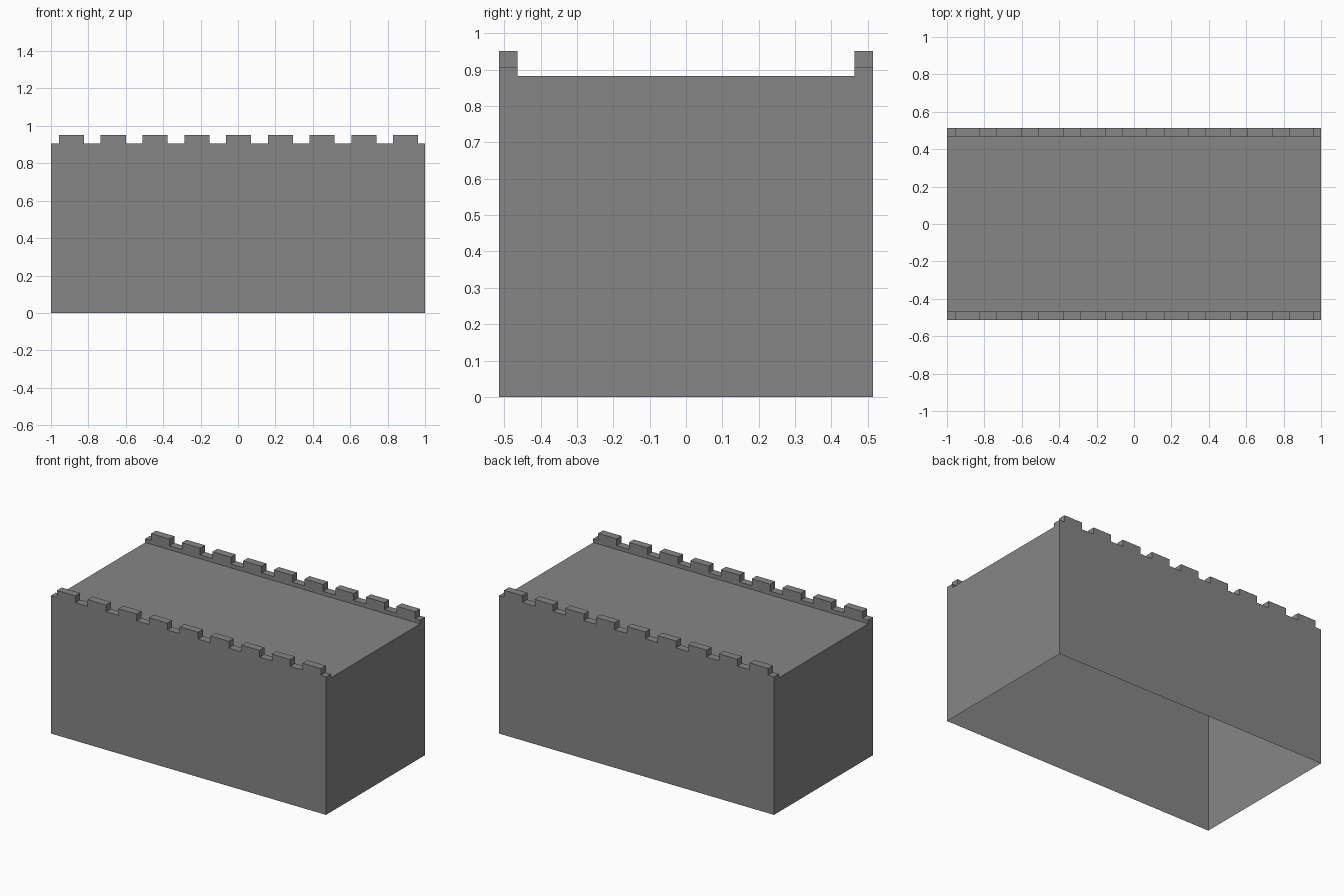
import bpy
import bmesh

old = bpy.data.objects.get("Cube")
if old:
    bpy.data.objects.remove(old, do_unlink=True)

HALF_X, HALF_Y = 1.0, 0.514
ROOF_Z, LEDGE_Z, TOP_Z = 0.882, 0.907, 0.952
THICK = 0.05
COUNT, PITCH, WIDTH, SHIFT = 9, 0.2233, 0.134, 0.003

stone = bpy.data.materials.new("stone grey")
stone.use_nodes = True
grey = (0.24, 0.24, 0.24, 1)
stone.diffuse_color = grey
stone.node_tree.nodes["Principled BSDF"].inputs["Base Color"].default_value = grey


def finish(name, bm):
    bmesh.ops.recalc_face_normals(bm, faces=bm.faces)
    mesh = bpy.data.meshes.new(name)
    bm.to_mesh(mesh)
    bm.free()
    mesh.materials.append(stone)
    obj = bpy.data.objects.new(name, mesh)
    bpy.context.collection.objects.link(obj)
    return obj


def drop_bottom(bm, z):
    low = [f for f in bm.faces if all(abs(v.co.z - z) < 1e-5 for v in f.verts)]
    bmesh.ops.delete(bm, geom=low, context="FACES")


# Hollow block: four walls and a flat roof, open underneath
bm = bmesh.new()
bmesh.ops.create_cube(bm, size=1)
for v in bm.verts:
    v.co.x *= 2 * HALF_X
    v.co.y *= 2 * HALF_Y
    v.co.z = (v.co.z + 0.5) * ROOF_Z
bmesh.ops.recalc_face_normals(bm, faces=bm.faces)
drop_bottom(bm, 0)
finish("wall_block", bm)


# Battlements: a notched outline pushed through the parapet thickness
def parapet(name, y):
    outline = [(-HALF_X, ROOF_Z), (-HALF_X, LEDGE_Z)]
    for i in range(COUNT):
        mid = SHIFT + (i - COUNT // 2) * PITCH
        a, b = mid - WIDTH / 2, mid + WIDTH / 2
        outline += [(a, LEDGE_Z), (a, TOP_Z), (b, TOP_Z), (b, LEDGE_Z)]
    outline += [(HALF_X, LEDGE_Z), (HALF_X, ROOF_Z)]
    bm = bmesh.new()
    face = bm.faces.new([bm.verts.new((x, y, z)) for x, z in outline])
    out = bmesh.ops.extrude_face_region(bm, geom=[face], use_keep_orig=True)
    moved = [g for g in out["geom"] if isinstance(g, bmesh.types.BMVert)]
    bmesh.ops.translate(bm, verts=moved, vec=(0, THICK, 0))
    bmesh.ops.recalc_face_normals(bm, faces=bm.faces)
    drop_bottom(bm, ROOF_Z)
    finish(name, bm)


parapet("front_parapet", -HALF_Y)
parapet("back_parapet", HALF_Y - THICK)
